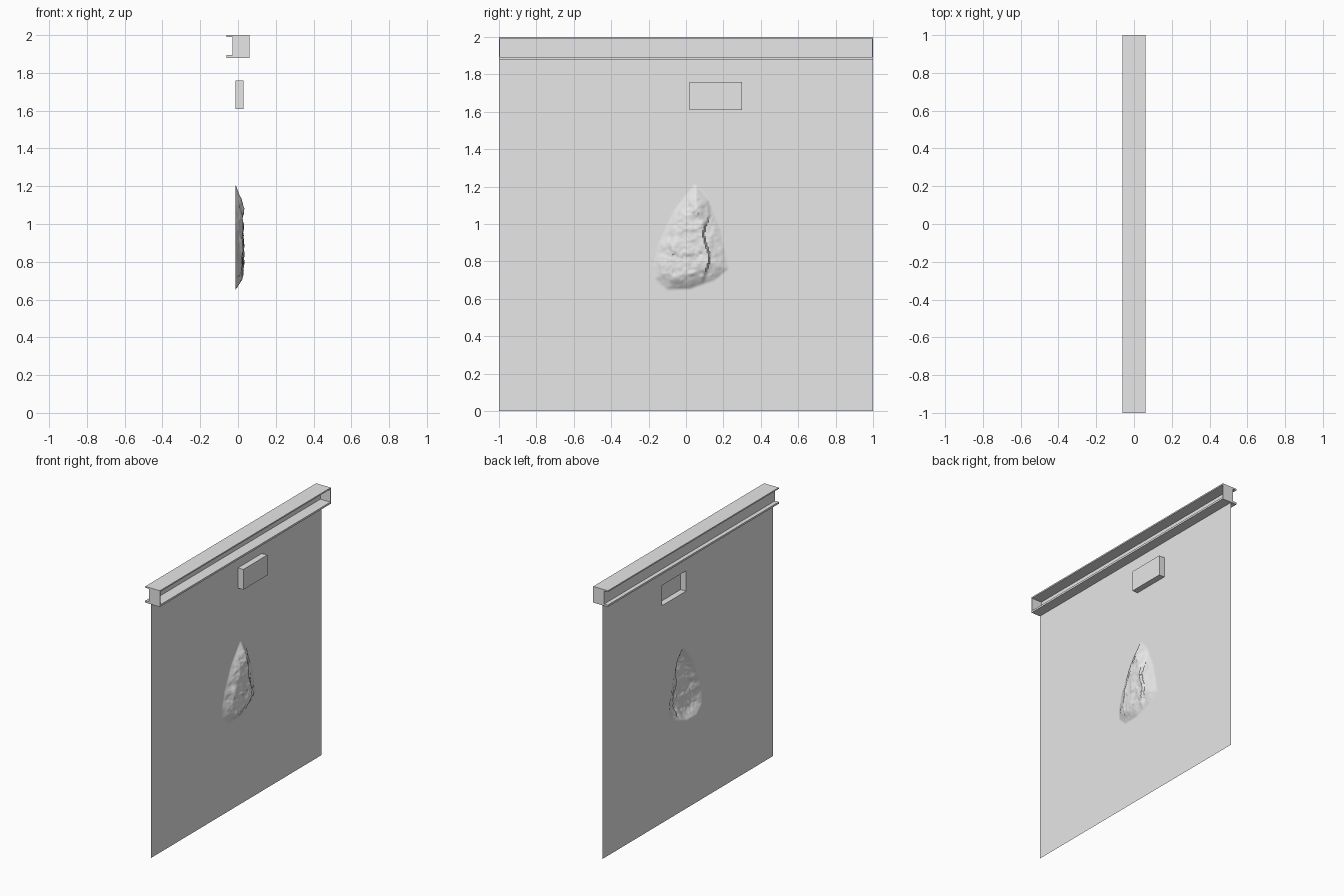
import bpy, bmesh, math
from mathutils import Vector, noise

if "Cube" in bpy.data.objects:
    bpy.data.objects.remove(bpy.data.objects["Cube"])

grey = bpy.data.materials.new("light_grey")
grey.use_nodes = True
grey.diffuse_color = (0.8, 0.8, 0.8, 1)
grey.node_tree.nodes["Principled BSDF"].inputs["Base Color"].default_value = (0.8, 0.8, 0.8, 1)

SHEET_X = -0.014
BEAM_BOTTOM, TOP = 1.88, 2.0
BOX_Y, BOX_Z, BOX_X = (0.02, 0.30), (1.61, 1.76), 0.03


def finish(name, bm, smooth=None):
    mesh = bpy.data.meshes.new(name)
    bm.to_mesh(mesh)
    bm.free()
    mesh.materials.append(grey)
    obj = bpy.data.objects.new(name, mesh)
    bpy.context.collection.objects.link(obj)
    if smooth:
        bpy.ops.object.select_all(action="DESELECT")
        obj.select_set(True)
        bpy.context.view_layer.objects.active = obj
        bpy.ops.object.shade_smooth_by_angle(angle=math.radians(smooth))
    return obj


def block(name, x, y, z):
    bm = bmesh.new()
    bmesh.ops.create_cube(bm, size=1)
    for v in bm.verts:
        v.co = [lo + (c + 0.5) * (hi - lo) for c, (lo, hi) in zip(v.co, (x, y, z))]
    return finish(name, bm)


# Outline of the rocky bulge in the sheet (y, z), counter-clockwise
outline = [Vector(p) for p in (
    (0.05, 1.21), (-0.06, 1.07), (-0.14, 0.90), (-0.17, 0.78), (-0.165, 0.71),
    (-0.10, 0.65), (0.02, 0.655), (0.15, 0.70), (0.225, 0.76), (0.18, 0.98), (0.12, 1.13))]


def inside_distance(p):
    pairs = zip(outline, outline[1:] + outline[:1])
    return min((b - a).normalized().cross(p - a) for a, b in pairs)


def bulge(y, z):
    d = inside_distance(Vector((y, z)))
    if d <= 0:
        return 0
    rise = min(1, d / 0.075)
    height = 0.042 * rise ** 0.8
    # Left flank falls away, the right flank steps down from a ridge
    if y < 0:
        height *= 1 + 2.2 * y
    elif y > 0.11 + 0.015 * math.sin(z * 25):
        height *= 0.62
    rough = noise.noise(Vector((y * 22, z * 22, 1)))
    fine = noise.noise(Vector((y * 55, z * 55, 4)))
    ledge = noise.cell(Vector((y * 14 + rough * 0.4, z * 18 + fine * 0.4, 2)))
    return max(0, height + min(1, rise * 2) * (0.006 * rough + 0.004 * fine + 0.003 * ledge))


# Thin sheet: fine grid around the bulge, wide strips elsewhere
STEP = 0.008
ys = sorted({-1, 1, *BOX_Y} | {round(-0.2 + i * STEP, 4) for i in range(58)})
zs = sorted({0, BEAM_BOTTOM, *BOX_Z} | {round(0.62 + i * STEP, 4) for i in range(76)})
bm = bmesh.new()
rows = [[bm.verts.new((SHEET_X + bulge(y, z), y, z)) for y in ys] for z in zs]
for j in range(len(zs) - 1):
    for i in range(len(ys) - 1):
        in_box = BOX_Y[0] <= ys[i] < BOX_Y[1] and BOX_Z[0] <= zs[j] < BOX_Z[1]
        if not in_box:
            bm.faces.new((rows[j][i], rows[j][i + 1], rows[j + 1][i + 1], rows[j + 1][i]))
finish("sheet", bm, 40)

# Hollow box pressed through the sheet, open at the rear
bm = bmesh.new()
corners = [(BOX_Y[0], BOX_Z[0]), (BOX_Y[1], BOX_Z[0]), (BOX_Y[1], BOX_Z[1]), (BOX_Y[0], BOX_Z[1])]
rim = [bm.verts.new((SHEET_X, y, z)) for y, z in corners]
cover = [bm.verts.new((BOX_X, y, z)) for y, z in corners]
bm.faces.new(cover)
for i in range(4):
    k = (i + 1) % 4
    bm.faces.new((rim[i], rim[k], cover[k], cover[i]))
finish("recessed_box", bm)

# Top beam: two flanges joined by an upright web, open on both sides
HALF = 0.06
WEB = (-0.03, -0.022)
LOWER, UPPER = BEAM_BOTTOM + 0.014, TOP - 0.01
profile = [(-HALF, BEAM_BOTTOM), (HALF, BEAM_BOTTOM), (HALF, LOWER), (WEB[1], LOWER),
           (WEB[1], UPPER), (HALF, UPPER), (HALF, TOP), (-HALF, TOP),
           (-HALF, UPPER), (WEB[0], UPPER), (WEB[0], LOWER), (-HALF, LOWER)]
bm = bmesh.new()
ends = [[bm.verts.new((x, y, z)) for x, z in profile] for y in (-1, 1)]
bm.faces.new(ends[0])
bm.faces.new(reversed(ends[1]))
for i in range(len(profile)):
    k = (i + 1) % len(profile)
    bm.faces.new((ends[0][k], ends[0][i], ends[1][i], ends[1][k]))
bmesh.ops.recalc_face_normals(bm, faces=bm.faces)
finish("top_beam", bm)

# End plates closing one side of the beam
for name, y in (("front_end_plate", (-1, -0.995)), ("back_end_plate", (0.995, 1))):
    block(name, (WEB[0], HALF), y, (BEAM_BOTTOM, TOP))
